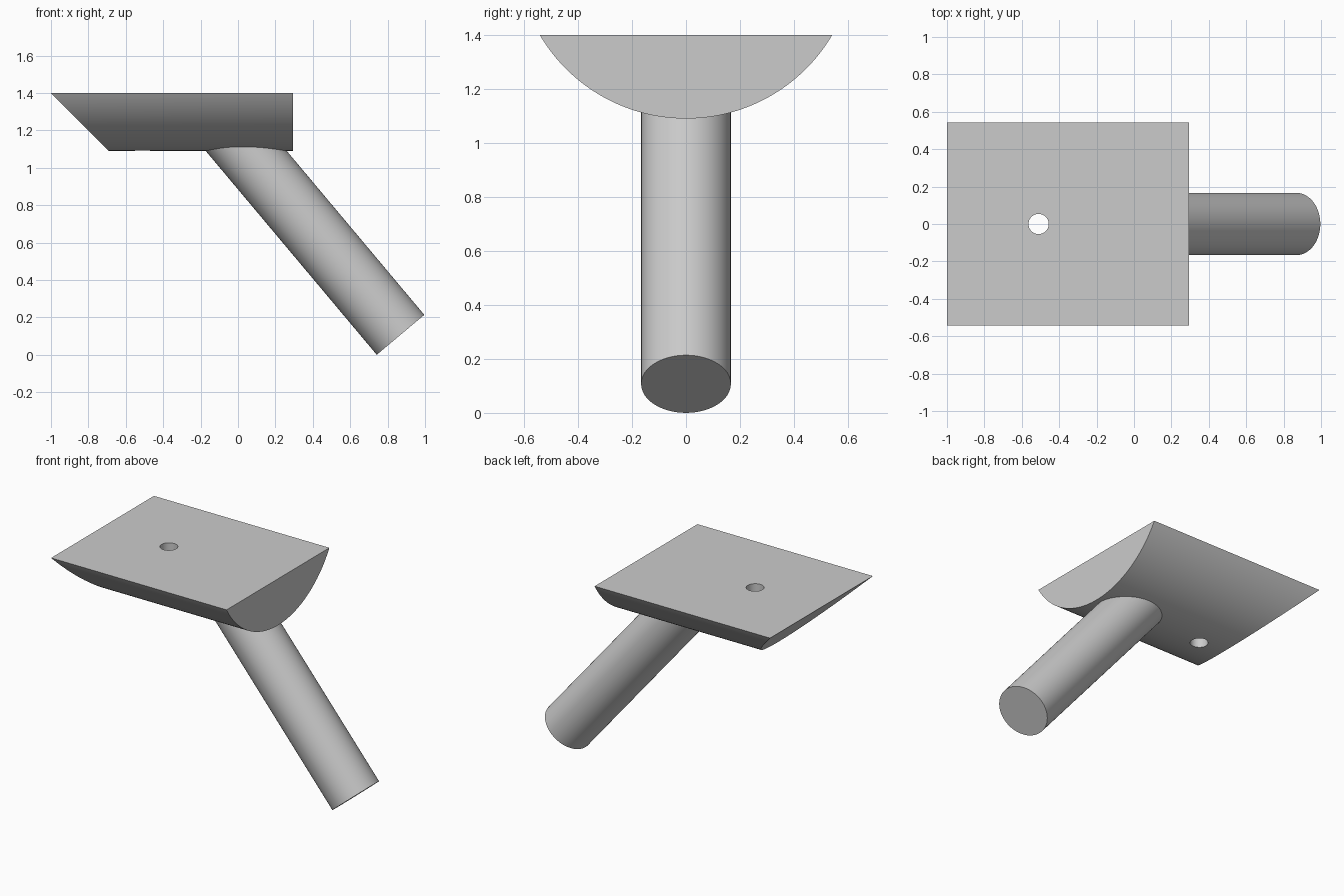
import bpy, bmesh, math
from mathutils import Vector

cube = bpy.data.objects.get("Cube")
if cube:
    bpy.data.objects.remove(cube, do_unlink=True)

grey = bpy.data.materials.new("plain grey")
grey.use_nodes = True
grey.diffuse_color = (0.6, 0.6, 0.6, 1)
grey.node_tree.nodes["Principled BSDF"].inputs["Base Color"].default_value = (0.6, 0.6, 0.6, 1)


def activate(obj):
    bpy.ops.object.select_all(action="DESELECT")
    obj.select_set(True)
    bpy.context.view_layer.objects.active = obj


def cylinder(name, start, end, radius, sides=96):
    start, end = Vector(start), Vector(end)
    axis = end - start
    bpy.ops.mesh.primitive_cylinder_add(
        vertices=sides, radius=radius, depth=axis.length, location=(start + end) / 2,
        rotation=axis.to_track_quat("Z", "Y").to_euler())
    obj = bpy.context.object
    obj.name = name
    obj.data.materials.append(grey)
    return obj


# Head: circular segment with a flat top, one end cut at 45 degrees
TOP, HALF_WIDTH, DEPTH, SEGMENTS = 1.4, 0.542, 0.31, 64
radius = (HALF_WIDTH ** 2 + DEPTH ** 2) / (2 * DEPTH)
centre_z = TOP - DEPTH + radius
half_angle = math.asin(HALF_WIDTH / radius)
bm = bmesh.new()
slanted, square = [], []
for i in range(SEGMENTS + 1):
    a = half_angle * (2 * i / SEGMENTS - 1)
    y, z = radius * math.sin(a), centre_z - radius * math.cos(a)
    slanted.append(bm.verts.new((-1 + TOP - z, y, z)))
    square.append(bm.verts.new((0.295, y, z)))
bm.faces.new(slanted)
bm.faces.new(square)
for i in range(-1, SEGMENTS):
    bm.faces.new((slanted[i], slanted[i + 1], square[i + 1], square[i]))
bmesh.ops.recalc_face_normals(bm, faces=bm.faces)
mesh = bpy.data.meshes.new("head")
bm.to_mesh(mesh)
bm.free()
head = bpy.data.objects.new("head", mesh)
bpy.context.collection.objects.link(head)
mesh.materials.append(grey)

# Round hole through the head
cutter = cylinder("hole_cutter", (-0.51, 0, 0.9), (-0.51, 0, 1.6), 0.054)
cutter.hide_render = True
activate(head)
hole = head.modifiers.new("hole", "BOOLEAN")
hole.operation = "DIFFERENCE"
hole.solver = "EXACT"
hole.object = cutter
bpy.ops.object.modifier_apply(modifier=hole.name)
bpy.data.objects.remove(cutter, do_unlink=True)

# Stem: tilted 40 degrees, its upper end buried in the head
tilt, length = math.radians(40), 1.5
foot = Vector((0.869, 0, 0.107))
stem = cylinder("stem", foot, foot + length * Vector((-math.sin(tilt), 0, math.cos(tilt))), 0.166)

for obj in (head, stem):
    activate(obj)
    bpy.ops.object.shade_smooth_by_angle(angle=math.radians(30))
